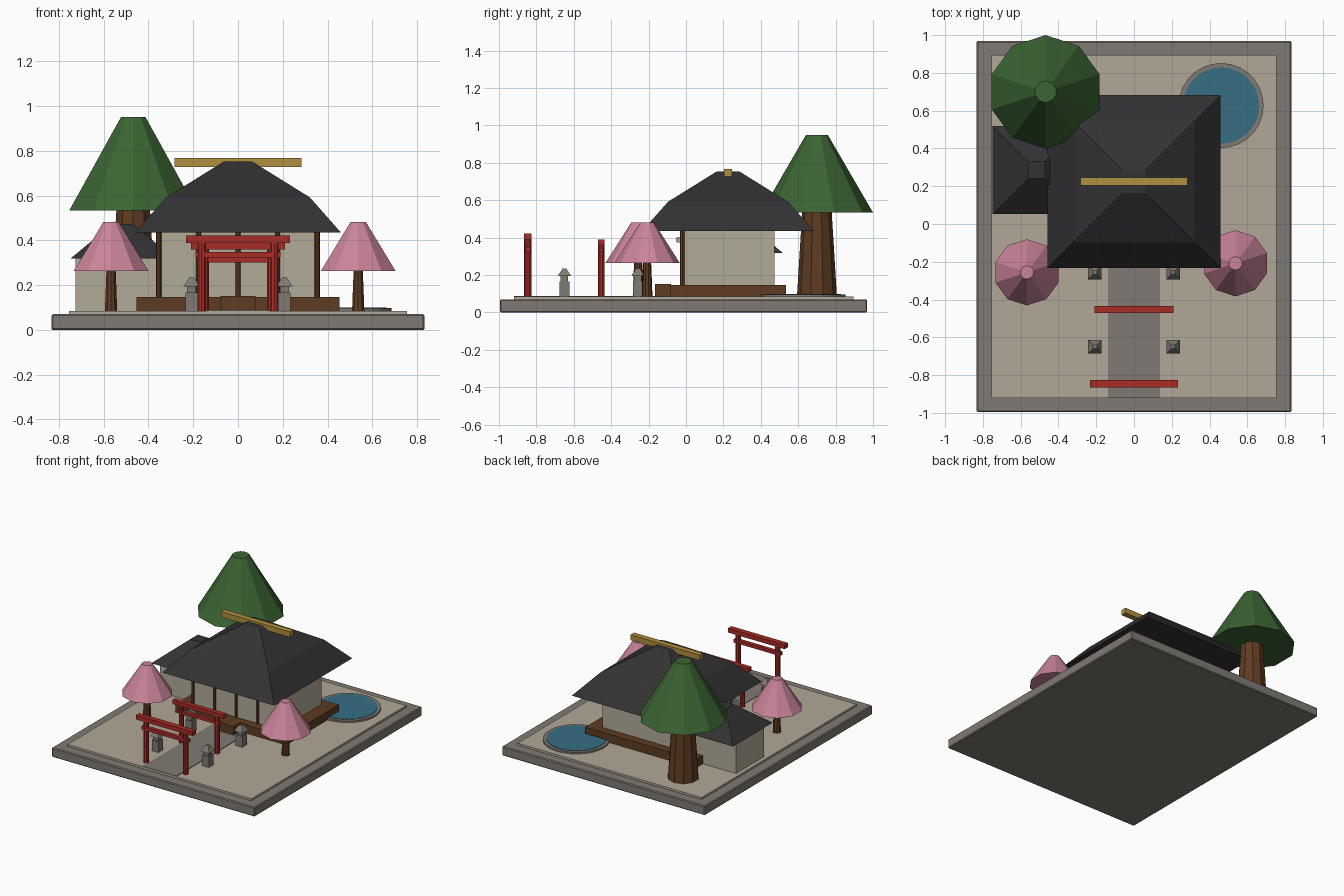
import bpy
import math

if "Cube" in bpy.data.objects:
    bpy.data.objects.remove(bpy.data.objects["Cube"])


def material(name, rgb):
    """Flat colour from 0-255 display values, stored as linear."""
    lin = [((c / 255 + 0.055) / 1.055) ** 2.4 for c in rgb] + [1.0]
    m = bpy.data.materials.new(name)
    m.use_nodes = True
    m.diffuse_color = lin
    bsdf = m.node_tree.nodes["Principled BSDF"]
    bsdf.inputs["Base Color"].default_value = lin
    bsdf.inputs["Roughness"].default_value = 0.9
    return m


STONE = material("grey stone", (128, 122, 115))
GRAVEL = material("pale gravel", (176, 167, 151))
PLASTER = material("cream plaster", (178, 171, 153))
WOOD = material("dark wood", (94, 60, 34))
ROOF = material("charcoal tile", (50, 50, 52))
RED = material("vermilion paint", (168, 44, 38))
GOLD = material("gold", (176, 144, 62))
GREEN = material("leaf green", (59, 100, 51))
PINK = material("blossom pink", (202, 132, 153))
WATER = material("pond water", (54, 110, 132))


def finish(name, mat):
    ob = bpy.context.object
    ob.name = name
    ob.data.materials.append(mat)
    return ob


def box(name, mat, x, y, z):
    """Box from (min, max) pairs on each axis."""
    bpy.ops.mesh.primitive_cube_add(size=1, location=[sum(p) / 2 for p in (x, y, z)])
    ob = bpy.context.object
    ob.scale = [p[1] - p[0] for p in (x, y, z)]
    bpy.ops.object.transform_apply(location=False, rotation=False, scale=True)
    return finish(name, mat)


def cone(name, mat, x, y, z, r1, r2, sides):
    bpy.ops.mesh.primitive_cone_add(vertices=sides, radius1=r1, radius2=r2,
                                    depth=z[1] - z[0], location=(x, y, sum(z) / 2))
    return finish(name, mat)


def hip(name, mat, x, y, z, half1, half2):
    """Square frustum with sides along the axes."""
    k = math.sqrt(2)
    ob = cone(name, mat, x, y, z, half1 * k, half2 * k, 4)
    ob.rotation_euler.z = math.pi / 4
    return ob


def around(c, half):
    return (c - half, c + half)


G = 0.085  # ground level

# Plinth, gravel yard and path
base = box("base_slab", STONE, (-0.833, 0.833), (-0.995, 0.968), (0, 0.07))
bevel = base.modifiers.new("Bevel", "BEVEL")
bevel.width = 0.006
bevel.segments = 1
box("gravel_yard", GRAVEL, (-0.755, 0.755), (-0.92, 0.895), (0.065, G))
box("stone_path", STONE, (-0.138, 0.138), (-0.92, -0.1), (0.08, G + 0.004))

# Main hall
HY = 0.225
box("hall_deck", WOOD, (-0.453, 0.453), around(HY, 0.31), (G - 0.005, 0.147))
box("hall_step", WOOD, (-0.078, 0.078), (-0.166, -0.08), (G - 0.005, 0.151))
box("hall_walls", PLASTER, (-0.355, 0.355), around(HY, 0.247), (0.14, 0.45))
for i in range(5):
    cone("hall_post_%d" % (i + 1), WOOD, (i - 2) * 0.177, -0.02, (0.14, 0.45), 0.012, 0.012, 8)
hip("hall_lower_roof", ROOF, 0, HY, (0.436, 0.592), 0.459, 0.321)
hip("hall_upper_roof", ROOF, 0, HY, (0.592, 0.753), 0.321, 0.062)
box("ridge_beam", GOLD, (-0.283, 0.283), around(HY, 0.021), (0.728, 0.768))
rope = cone("entrance_rope", PLASTER, 0, -0.04, (0.238, 0.538), 0.015, 0.015, 10)
rope.rotation_euler.y = math.pi / 2

# Side annex
AX, AY = -0.516, 0.285
box("annex_walls", PLASTER, around(AX, 0.209), around(AY, 0.165), (G, 0.33))
hip("annex_roof", ROOF, AX, AY, (0.318, 0.474), 0.233, 0.045)


# Gateways, the rear one smaller
def gate(name, y, s):
    def span(lo, hi):
        return (G + lo * s, G + hi * s)
    for side, sx in (("right", -1), ("left", 1)):
        cone(name + "_post_" + side, RED, sx * 0.162 * s, y, span(0, 0.31),
             0.02 * s, 0.02 * s, 10)
    box(name + "_top_beam", RED, around(0, 0.232 * s), around(y, 0.02 * s), span(0.304, 0.336))
    box(name + "_tie_beam", RED, around(0, 0.19 * s), around(y, 0.014 * s), span(0.239, 0.264))


gate("front_gate", -0.845, 1)
gate("rear_gate", -0.453, 0.905)

# Stone lanterns in pairs beside the path
for row, y in (("front", -0.65), ("rear", -0.257)):
    for side, x in (("right", -0.207), ("left", 0.207)):
        name = "lantern_%s_%s_" % (row, side)
        box(name + "pillar", STONE, around(x, 0.027), around(y, 0.027), (G, 0.166))
        box(name + "lamp", STONE, around(x, 0.02), around(y, 0.02), (0.16, 0.198))
        hip(name + "cap", STONE, x, y, (0.194, 0.235), 0.036, 0.01)

# Pond
cone("pond_rim", STONE, 0.461, 0.627, (G - 0.005, 0.097), 0.225, 0.225, 28)
cone("pond_water", WATER, 0.461, 0.627, (G, 0.1), 0.202, 0.202, 28)


# Trees
def tree(name, leaf, x, y, trunk, crown, z):
    cone(name + "_trunk", WOOD, x, y, (G - 0.003, z[0] + 0.02), trunk[0], trunk[1], 10)
    cone(name + "_crown", leaf, x, y, z, crown[0], crown[1], 10)


tree("great_tree", GREEN, -0.468, 0.7, (0.107, 0.078), (0.3, 0.058), (0.534, 0.95))
tree("blossom_tree_right", PINK, -0.567, -0.256, (0.029, 0.021), (0.175, 0.036), (0.264, 0.482))
tree("blossom_tree_left", PINK, 0.537, -0.208, (0.029, 0.021), (0.175, 0.036), (0.264, 0.482))
